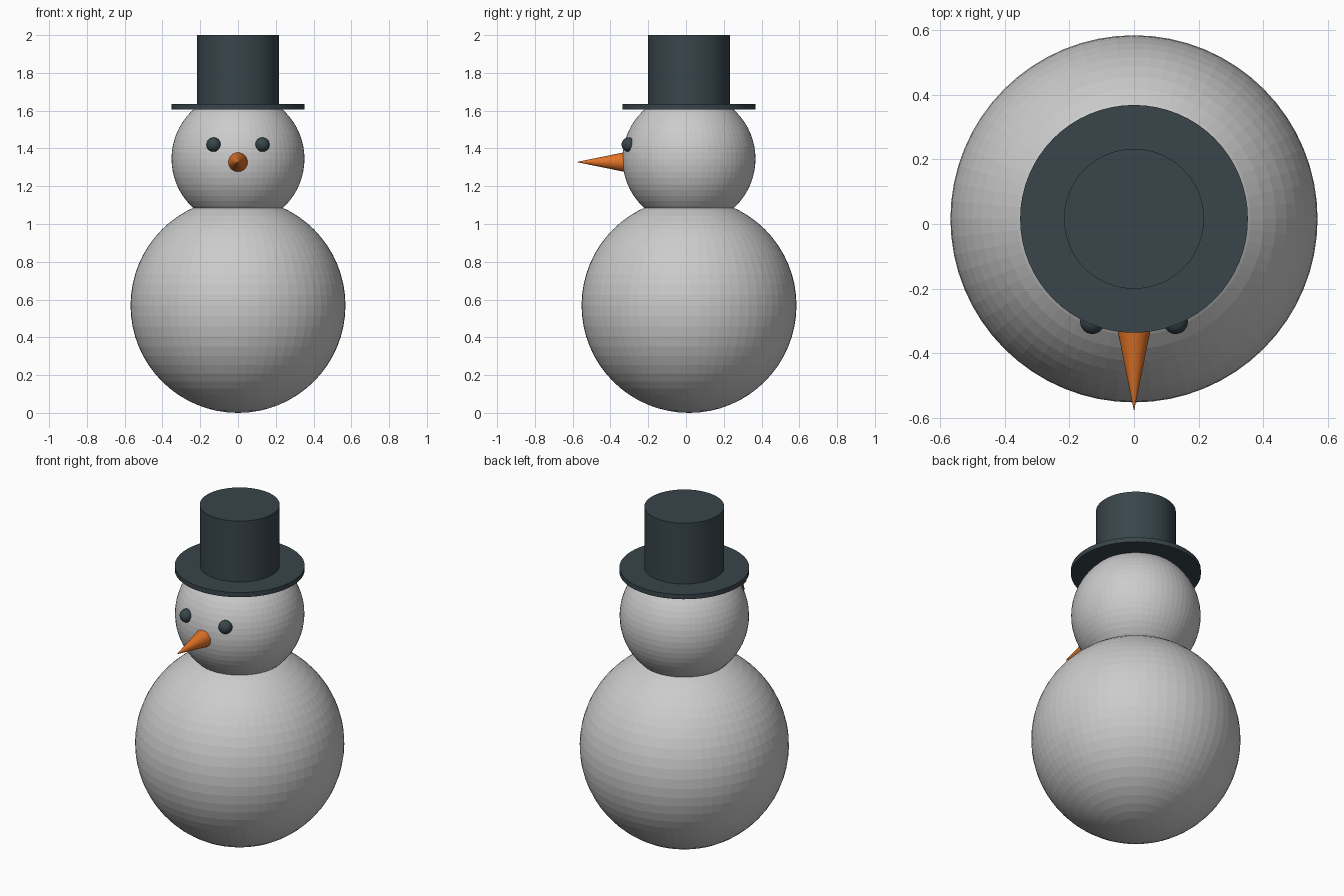
import bpy
import math

if "Cube" in bpy.data.objects:
    bpy.data.objects.remove(bpy.data.objects["Cube"])

CY = 0.016  # depth position of the body axis


def material(name, rgb):
    mat = bpy.data.materials.new(name)
    mat.diffuse_color = (*rgb, 1)
    mat.use_nodes = True
    mat.node_tree.nodes["Principled BSDF"].inputs["Base Color"].default_value = mat.diffuse_color
    return mat


def finish(name, mat=None):
    obj = bpy.context.object
    obj.name = name
    if mat:
        obj.data.materials.append(mat)
    return obj


def ball(name, radius, loc, segments=64, mat=None):
    bpy.ops.mesh.primitive_uv_sphere_add(
        segments=segments, ring_count=segments // 2, radius=radius, location=loc)
    return finish(name, mat)


def disc(name, radius, z0, z1, mat):
    bpy.ops.mesh.primitive_cylinder_add(
        vertices=64, radius=radius, depth=z1 - z0, location=(0, CY, (z0 + z1) / 2))
    return finish(name, mat)


black = material("charcoal", (0.04, 0.06, 0.07))
orange = material("carrot", (0.75, 0.17, 0.02))

# Snowballs
ball("body", 0.569, (0, CY, 0.569))
ball("head", 0.352, (0, CY, 1.345))

# Eyes
for side, sx in (("left", 1), ("right", -1)):
    ball(f"{side}_eye", 0.038, (sx * 0.129, -0.303, 1.42), 32, black)

# Nose, pointing to the front
tip, base = -0.58, -0.32
bpy.ops.mesh.primitive_cone_add(
    vertices=32, radius1=0.053, radius2=0, depth=base - tip,
    location=(0, (tip + base) / 2, 1.328), rotation=(math.pi / 2, 0, 0))
finish("nose", orange)

# Top hat
disc("hat_brim", 0.353, 1.607, 1.635, black)
disc("hat_crown", 0.217, 1.625, 2.0, black)
